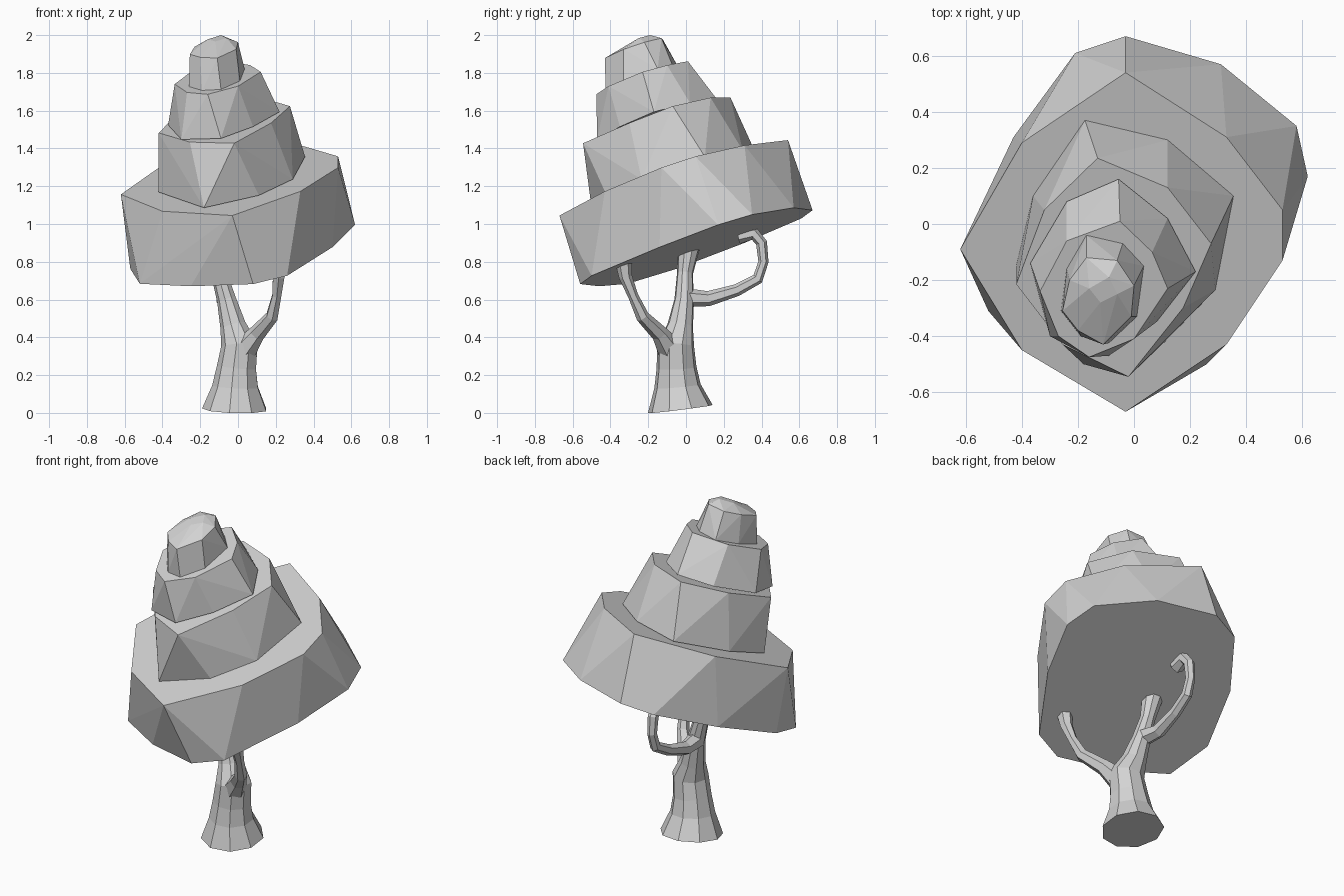
import bpy
import bmesh
import math
from mathutils import Vector

default_cube = bpy.data.objects.get("Cube")
if default_cube:
    bpy.data.objects.remove(default_cube, do_unlink=True)

# One pale grey for the whole tree
grey = bpy.data.materials.new("pale_grey")
grey.use_nodes = True
grey.diffuse_color = (0.65, 0.65, 0.65, 1)
grey.node_tree.nodes["Principled BSDF"].inputs["Base Color"].default_value = grey.diffuse_color

# All foliage tiers share the same leaning plane
SLOPE_X, SLOPE_Y = 0.135, 0.33


def finish(name, bm):
    """Turn a bmesh into a flat-shaded object with the tree material."""
    bmesh.ops.recalc_face_normals(bm, faces=bm.faces[:])
    mesh = bpy.data.meshes.new(name)
    bm.to_mesh(mesh)
    bm.free()
    mesh.materials.append(grey)
    obj = bpy.data.objects.new(name, mesh)
    bpy.context.collection.objects.link(obj)
    return obj


def foliage_tier(name, *rings):
    """Wrap tilted outlines, each a height and its corners, in a faceted skin."""
    bm = bmesh.new()
    for height, outline in rings:
        for x, y in outline:
            bm.verts.new((x, y, height + SLOPE_X * x + SLOPE_Y * y))
    hull = bmesh.ops.convex_hull(bm, input=bm.verts[:])
    unused = [v for v in bm.verts if not v.link_faces]
    bmesh.ops.delete(bm, geom=unused, context="VERTS")
    bmesh.ops.dissolve_limit(bm, angle_limit=math.radians(2),
                             verts=bm.verts[:], edges=bm.edges[:])
    return finish(name, bm)


def limb(name, sides, path):
    """Sweep a polygon along a path of (x, y, z, radius) points."""
    bm = bmesh.new()
    centres = [Vector(point[:3]) for point in path]
    last = len(path) - 1
    rings = []
    for i, centre in enumerate(centres):
        tangent = centres[min(i + 1, last)] - centres[max(i - 1, 0)]
        # Build the frame from the x axis so that rings never twist
        tangent.normalize()
        side = Vector((1, 0, 0))
        side = (side - tangent * side.dot(tangent)).normalized()
        other = tangent.cross(side)
        ring = []
        for k in range(sides):
            angle = math.tau * (k + 0.5) / sides
            offset = side * math.cos(angle) + other * math.sin(angle)
            ring.append(bm.verts.new(centre + offset * path[i][3]))
        rings.append(ring)
    for lower, upper in zip(rings, rings[1:]):
        for k in range(sides):
            n = (k + 1) % sides
            bm.faces.new((lower[k], lower[n], upper[n], upper[k]))
    bm.faces.new(rings[0])
    bm.faces.new(rings[-1])
    return finish(name, bm)


# Foliage, from the wide skirt up to the cap
foliage_tier(
    "foliage_skirt",
    (0.856, [(-.03, .67), (-.21, .61), (-.43, .31), (-.57, -.05), (-.52, -.31), (-.25, -.46),
             (.08, -.56), (.26, -.5), (.5, -.14), (.62, .17), (.58, .35), (.31, .57)]),
    (1.27, [(-.03, -.67), (-.4, -.45), (-.62, -.09), (-.4, .29), (-.03, .54),
            (.33, .31), (.53, .05), (.53, -.13), (.33, -.43)]))
foliage_tier(
    "foliage_lower",
    (1.275, [(-.175, .37), (.12, .3), (.355, .1), (.29, -.235), (.11, -.42),
             (-.18, -.5), (-.42, -.15), (-.36, .1)]),
    (1.61, [(-.02, -.545), (-.255, -.43), (-.42, -.215), (-.32, .05), (-.13, .235),
            (.12, .13), (.275, -.07), (.175, -.3)]))
foliage_tier(
    "foliage_upper",
    (1.62, [(-.055, .16), (.12, .02), (.22, -.17), (.08, -.35), (-.09, -.47),
            (-.3, -.4), (-.37, -.14), (-.24, .08)]),
    (1.865, [(-.05, .01), (.065, -.1), (.12, -.23), (0, -.41), (-.16, -.475),
             (-.27, -.4), (-.335, -.24), (-.24, -.06)]))
foliage_tier(
    "foliage_cap",
    (1.865, [(-.17, -.04), (-.04, -.07), (.035, -.15), (.01, -.33), (-.09, -.425),
             (-.19, -.4), (-.26, -.31), (-.24, -.16)]),
    (2.035, [(-.17, -.12), (-.06, -.13), (0, -.22), (-.01, -.33), (-.11, -.43),
             (-.2, -.38), (-.255, -.31), (-.23, -.2)]),
    (2.075, [(-.16, -.23), (-.12, -.28), (-.06, -.25), (-.09, -.19)]))

# Trunk with a flared foot, running on into the middle branch
limb("trunk", 9, [
    (-.015, -.03, .02, .175), (-.012, -.045, .14, .125), (-.005, -.05, .24, .107),
    (.01, -.055, .36, .1), (-.025, -.03, .46, .07), (-.06, -.01, .6, .052),
    (-.1, -.005, .74, .043), (-.12, .015, .88, .06)])

# Thin branch reaching forward
limb("front_branch", 6, [
    (.03, -.08, .33, .07), (.1, -.14, .42, .045), (.18, -.23, .51, .035),
    (.205, -.28, .62, .027), (.215, -.32, .72, .035), (.22, -.33, .8, .045)])

# Hooked branch curling up behind
limb("back_branch", 6, [
    (-.07, 0, .61, .05), (-.08, .12, .605, .04), (-.07, .27, .65, .032),
    (-.06, .38, .71, .03), (-.06, .41, .8, .027), (-.06, .4, .9, .03),
    (-.06, .36, .95, .035), (-.07, .28, .94, .045)])
